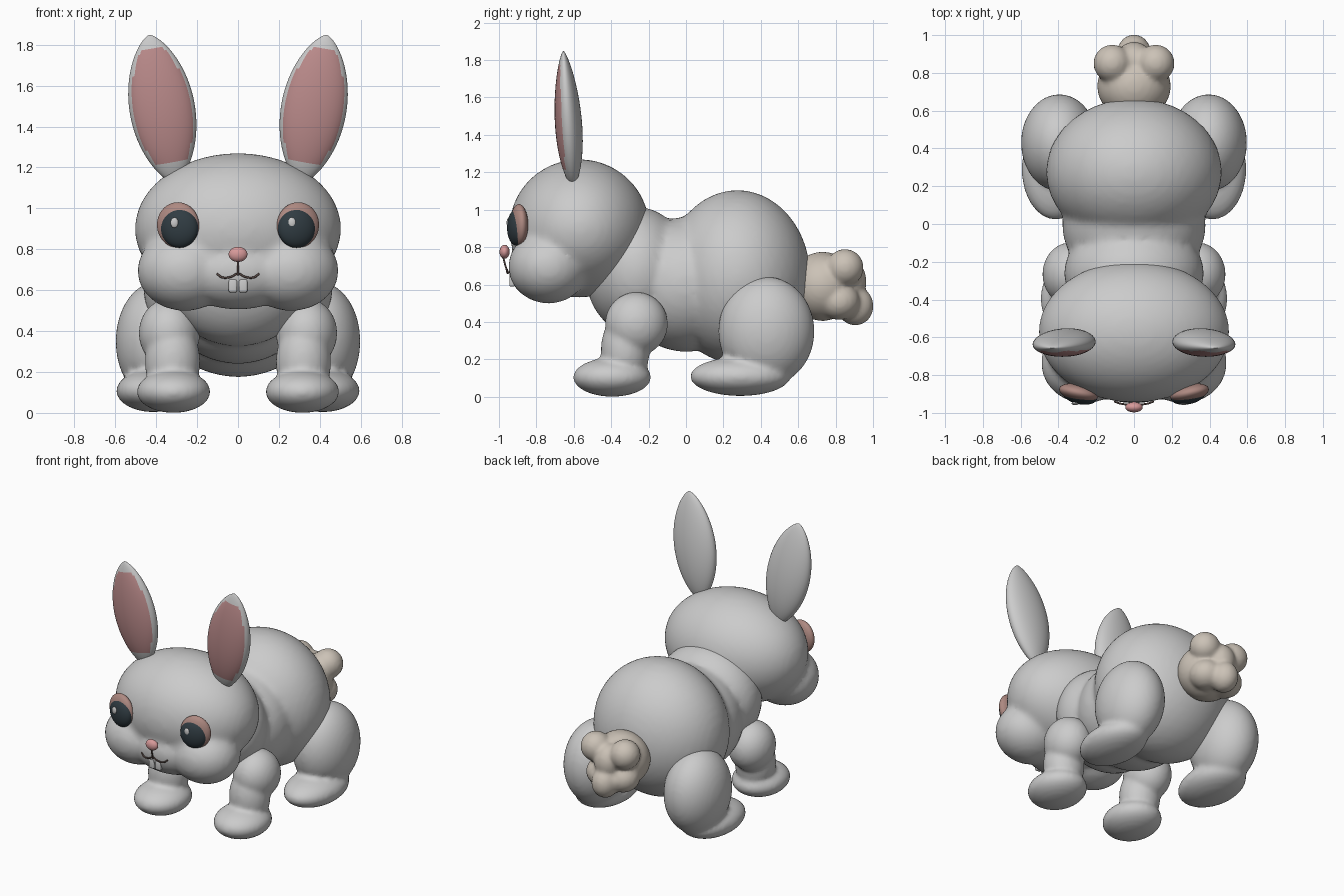
import bpy, bmesh, math
from mathutils import Matrix, Vector, Euler

if "Cube" in bpy.data.objects:
    bpy.data.objects.remove(bpy.data.objects["Cube"])


def material(name, rgb):
    m = bpy.data.materials.new(name)
    m.diffuse_color = (*rgb, 1)
    m.use_nodes = True
    m.node_tree.nodes["Principled BSDF"].inputs["Base Color"].default_value = m.diffuse_color
    return m


BEIGE = material("cream_fur", (0.60, 0.54, 0.47))
PINK = material("ear_pink", (0.50, 0.26, 0.26))
RIM = material("eye_rim", (0.42, 0.25, 0.22))
DARK = material("eye_dark", (0.03, 0.045, 0.055))
NOSE = material("nose_pink", (0.68, 0.32, 0.32))
LINE = material("mouth_line", (0.12, 0.08, 0.07))
WHITE = material("tooth_white", (0.75, 0.75, 0.78))


def add_object(name, mesh, mat=None):
    ob = bpy.data.objects.new(name, mesh)
    bpy.context.collection.objects.link(ob)
    if mat:
        mesh.materials.append(mat)
    return ob


def blob(name, balls, voxel=0.02, smooth=4, mat=None, rot=(0, 0, 0)):
    """Ellipsoids (centre, radii), fused into one soft skin when voxel > 0."""
    bm = bmesh.new()
    for c, r in balls:
        m = Matrix.LocRotScale(Vector(c), Euler(rot), Vector(r))
        bmesh.ops.create_icosphere(bm, subdivisions=4, radius=1, matrix=m)
    me = bpy.data.meshes.new(name)
    bm.to_mesh(me)
    bm.free()
    me.shade_smooth()
    ob = add_object(name, me, mat)
    if voxel:
        mod = ob.modifiers.new("fuse", "REMESH")
        mod.mode = "VOXEL"
        mod.voxel_size = voxel
        mod.use_smooth_shade = True
        mod = ob.modifiers.new("soften", "SMOOTH")
        mod.factor = 0.5
        mod.iterations = smooth
    return ob


# Body: rump, waist and chest
blob("body", [((0, 0.275, 0.64), (0.465, 0.39, 0.465)),
              ((0, 0.0, 0.60), (0.38, 0.36, 0.36)),
              ((0, -0.26, 0.67), (0.37, 0.28, 0.345))], voxel=0.022)

# Head: skull, cheeks and muzzle
blob("head", [((0, -0.57, 0.90), (0.505, 0.375, 0.37)),
              ((0, -0.75, 0.69), (0.30, 0.20, 0.185)),
              ((0.26, -0.735, 0.695), (0.232, 0.215, 0.197)),
              ((-0.26, -0.735, 0.695), (0.232, 0.215, 0.197))], smooth=8)

# Tail: lumpy tuft
blob("tail", [((0, 0.73, 0.59), (0.195, 0.18, 0.185)),
              ((0.115, 0.85, 0.69), (0.10, 0.10, 0.10)),
              ((-0.115, 0.85, 0.69), (0.10, 0.10, 0.10)),
              ((0.08, 0.82, 0.51), (0.11, 0.11, 0.10)),
              ((-0.08, 0.82, 0.51), (0.11, 0.11, 0.10)),
              ((0, 0.86, 0.62), (0.10, 0.105, 0.12)),
              ((0, 0.905, 0.485), (0.09, 0.098, 0.105))],
     voxel=0.014, smooth=6, mat=BEIGE)


def ear(name, s):
    """Pointed, flattened leaf with a pink front."""
    bm = bmesh.new()
    bmesh.ops.create_uvsphere(bm, u_segments=40, v_segments=36, radius=1)
    for v in bm.verts:
        t = v.co.z
        k = max(1 - t * t, 0) ** 0.2          # sharpen both ends
        depth = 0.072 * (1 - 0.15 * t)
        v.co = Vector((v.co.x * k * 0.16, v.co.y * k * depth, t * 0.37))
    bm.normal_update()
    me = bpy.data.meshes.new(name)
    me.materials.append(None)
    me.materials.append(PINK)
    for f in bm.faces:
        c = f.calc_center_median()
        t = c.z / 0.37
        half = 0.16 * max(1 - t * t, 0) ** 0.7
        f.smooth = True
        if c.y < 0 and abs(c.x) < half - 0.02 and -0.72 < t < 0.82:
            f.material_index = 1
    tilt = Matrix.Rotation(math.radians(10 * s), 4, "Y") @ Matrix.Rotation(math.radians(4), 4, "X")
    bm.transform(Matrix.Translation((0.37 * s, -0.63, 1.485)) @ tilt)
    bm.to_mesh(me)
    bm.free()
    add_object(name, me)


for s, side in ((1, "left"), (-1, "right")):
    ear(f"{side}_ear", s)

    # Front leg: shoulder, shin and paw
    blob(f"{side}_front_leg", [((0.335 * s, -0.265, 0.39), (0.15, 0.168, 0.17)),
                               ((0.32 * s, -0.325, 0.25), (0.135, 0.13, 0.20)),
                               ((0.315 * s, -0.395, 0.104), (0.18, 0.208, 0.104))],
         voxel=0.015, smooth=5)

    # Hind leg: thigh and long foot
    blob(f"{side}_hind_leg", [((0.395 * s, 0.43, 0.35), (0.203, 0.257, 0.292)),
                              ((0.415 * s, 0.29, 0.108), (0.18, 0.268, 0.104))],
         voxel=0.016, smooth=5)

    # Eye with rim and a glint on the same side of both eyes
    yaw = (0, math.radians(6 * s), math.radians(12 * s))
    blob(f"{side}_eye_rim", [((0.293 * s, -0.893, 0.918), (0.105, 0.045, 0.112))],
         voxel=0, mat=RIM, rot=yaw)
    blob(f"{side}_eye", [((0.287 * s, -0.906, 0.905), (0.094, 0.048, 0.098))],
         voxel=0, mat=DARK, rot=yaw)
    blob(f"{side}_eye_glint", [((0.287 * s - 0.024, -0.95, 0.93), (0.019, 0.009, 0.025))],
         voxel=0, mat=WHITE)

    # Front tooth
    bm = bmesh.new()
    bmesh.ops.create_cube(bm, size=1, matrix=Matrix.LocRotScale(
        Vector((0.025 * s, -0.93, 0.622)), None, Vector((0.042, 0.03, 0.066))))
    bmesh.ops.bevel(bm, geom=bm.edges[:], offset=0.009, segments=3, affect="EDGES", profile=0.5)
    me = bpy.data.meshes.new(f"{side}_tooth")
    bm.to_mesh(me)
    bm.free()
    me.shade_smooth()
    add_object(f"{side}_tooth", me, WHITE)

blob("nose", [((0, -0.97, 0.775), (0.046, 0.027, 0.037))], voxel=0, mat=NOSE)


# Mouth lines
def tube(name, pts, r=0.005):
    cu = bpy.data.curves.new(name, "CURVE")
    cu.dimensions = "3D"
    cu.bevel_depth = r
    cu.bevel_resolution = 3
    cu.use_fill_caps = True
    sp = cu.splines.new("BEZIER")
    sp.bezier_points.add(len(pts) - 1)
    for b, p in zip(sp.bezier_points, pts):
        b.co = p
        b.handle_left_type = b.handle_right_type = "AUTO"
    tmp = bpy.data.objects.new(name + "_path", cu)
    me = bpy.data.meshes.new_from_object(tmp)
    bpy.data.objects.remove(tmp)
    me.shade_smooth()
    add_object(name, me, LINE)


tube("lip_line", [(0, -0.978, 0.75), (0, -0.968, 0.71), (0, -0.957, 0.672)])
tube("mouth", [(-0.103, -0.94, 0.68), (-0.075, -0.95, 0.662), (-0.035, -0.956, 0.665),
               (0, -0.957, 0.68), (0.035, -0.956, 0.665), (0.075, -0.95, 0.662), (0.103, -0.94, 0.68)])
